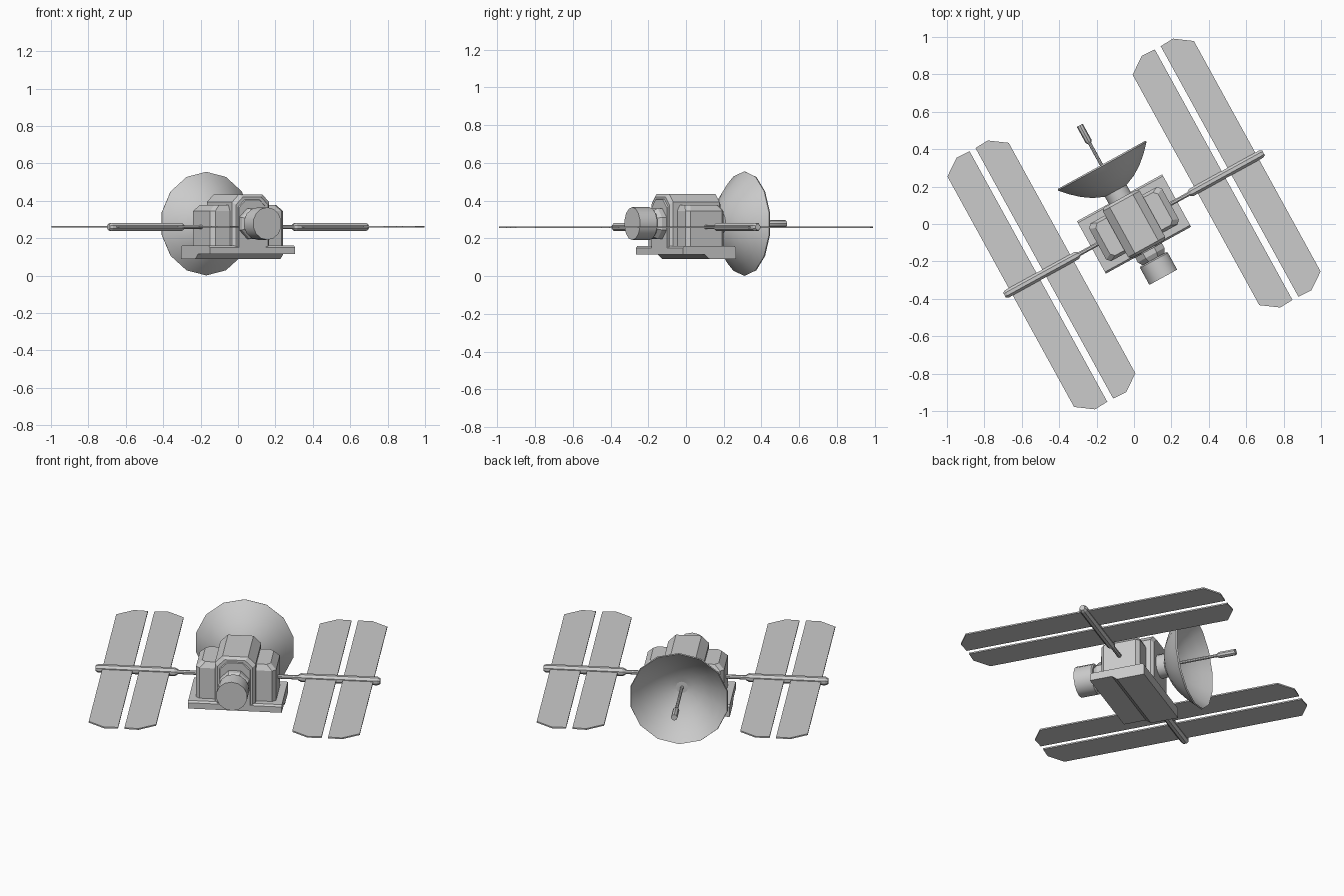
import bpy, bmesh, math
from mathutils import Matrix, Vector

cube = bpy.data.objects.get("Cube")
if cube:
    bpy.data.objects.remove(cube, do_unlink=True)

TURN = Matrix.Rotation(math.radians(28.8), 4, 'Z')  # whole craft is yawed
AXIS_Z = 0.278   # height of dish and engine axis
WING_Z = 0.26    # height of solar wings

grey = bpy.data.materials.new("satin grey")
grey.use_nodes = True
grey.diffuse_color = (0.6, 0.6, 0.6, 1)
grey.node_tree.nodes["Principled BSDF"].inputs["Base Color"].default_value = (0.6, 0.6, 0.6, 1)


def finish(name, bm, smooth=False):
    bmesh.ops.recalc_face_normals(bm, faces=bm.faces)
    bm.transform(TURN)
    mesh = bpy.data.meshes.new(name)
    bm.to_mesh(mesh)
    bm.free()
    mesh.materials.append(grey)
    obj = bpy.data.objects.new(name, mesh)
    bpy.context.collection.objects.link(obj)
    if smooth:
        bpy.ops.object.select_all(action='DESELECT')
        obj.select_set(True)
        bpy.context.view_layer.objects.active = obj
        bpy.ops.object.shade_smooth_by_angle(angle=math.radians(35))
    return obj


def loft(name, rings, smooth=False, closed=False):
    """Skin equal-length rings of points, capping the ends unless closed in a loop."""
    bm = bmesh.new()
    rows = [[bm.verts.new(p) for p in ring] for ring in rings]
    pairs = list(zip(rows, rows[1:]))
    if closed:
        pairs.append((rows[-1], rows[0]))
    for a, b in pairs:
        for i in range(len(a)):
            j = (i + 1) % len(a)
            bm.faces.new((a[i], a[j], b[j], b[i]))
    if not closed:
        bm.faces.new(rows[0])
        bm.faces.new(rows[-1])
    return finish(name, bm, smooth)


def circle(v, r, sides, phase=0.0):
    angles = [math.tau * (i + phase) / sides for i in range(sides)]
    return [(r * math.sin(a), v, AXIS_Z + r * math.cos(a)) for a in angles]


def lathe(name, profile, sides, smooth=True, phase=0.0, closed=False):
    return loft(name, [circle(v, r, sides, phase) for v, r in profile], smooth, closed)


# Base plate: side profile with a deeper rear half
plate = [(-0.16, 0.115), (-0.16, 0.15), (-0.15, 0.16), (0.15, 0.16),
         (0.16, 0.15), (0.16, 0.09), (0.0, 0.09), (-0.03, 0.115)]
loft("base_plate", [[(u, v, z) for v, z in plate] for u in (-0.26, 0.26)])


# Central body: chamfered section with narrowed ends
def body_ring(v, inset):
    w, top, c = 0.113 - inset, 0.435 - inset, 0.042
    half = [(w, 0.15), (w, top - c), (w - c, top)]
    return [(u, v, z) for u, z in half + [(-u, z) for u, z in reversed(half)]]


loft("central_body", [body_ring(-0.155, 0.015), body_ring(-0.14, 0),
                      body_ring(0.14, 0), body_ring(0.155, 0.015)])

# Raised front panel on the body
loft("front_panel", [body_ring(-0.162, 0.03), body_ring(-0.15, 0.025)])

# Engine at the front
lathe("engine_collar", [(-0.15, 0.088), (-0.19, 0.088), (-0.225, 0.066)], 8, False, 0.5)
lathe("engine_nozzle", [(-0.215, 0.08), (-0.222, 0.087), (-0.325, 0.087)], 14)

# Dish: thin parabolic shell, neck and feed
radii = [0.02, 0.07, 0.13, 0.185, 0.235, 0.277]
outer = [(0.193 + 2.08 * r * r, r) for r in radii]
inner = [(v + 0.008, r - 0.003) for v, r in reversed(outer)]
lathe("dish", outer + inner, 14, closed=True)
lathe("dish_neck", [(0.14, 0.068), (0.205, 0.068)], 14)
lathe("feed_rod", [(0.19, 0.009), (0.51, 0.009)], 8)
lathe("feed_tip", [(0.495, 0.012), (0.505, 0.018), (0.602, 0.018)], 8)

for side, label in ((1, "left"), (-1, "right")):
    # Equipment pod: chamfered corners and sloped top edge
    def pod_ring(z, inset):
        end, w = 0.222 - inset, 0.115 - inset * 0.5
        plan = [(0.09, -w), (end - 0.02, -w), (end, -w + 0.02),
                (end, w - 0.02), (end - 0.02, w), (0.09, w)]
        return [(side * u, v, z) for u, v in plan]

    loft(label + "_pod", [pod_ring(0.15, 0), pod_ring(0.345, 0), pod_ring(0.377, 0.032)])

    # Boom rod and wing spar
    def boom_ring(u, r):
        angles = [math.tau * (i + 0.5) / 8 for i in range(8)]
        return [(side * u, r * math.cos(a), WING_Z + r * math.sin(a)) for a in angles]

    loft(label + "_boom_rod", [boom_ring(0.2, 0.012), boom_ring(0.36, 0.012)], True)
    loft(label + "_wing_spar", [boom_ring(0.335, 0.016), boom_ring(0.35, 0.024),
                                boom_ring(0.775, 0.024), boom_ring(0.79, 0.016)])

    # Two solar panels, mirrored about the wing's middle
    for flip, which in ((-1, "inner"), (1, "outer")):
        half = [(0.018, 0.764), (0.095, 0.768), (0.187, 0.703)]
        outline = half + [(d, -v) for d, v in reversed(half)]
        loft(f"{label}_{which}_solar_panel",
             [[(side * (0.565 + flip * d), v, WING_Z + h) for d, v in outline]
              for h in (-0.004, 0.004)])
